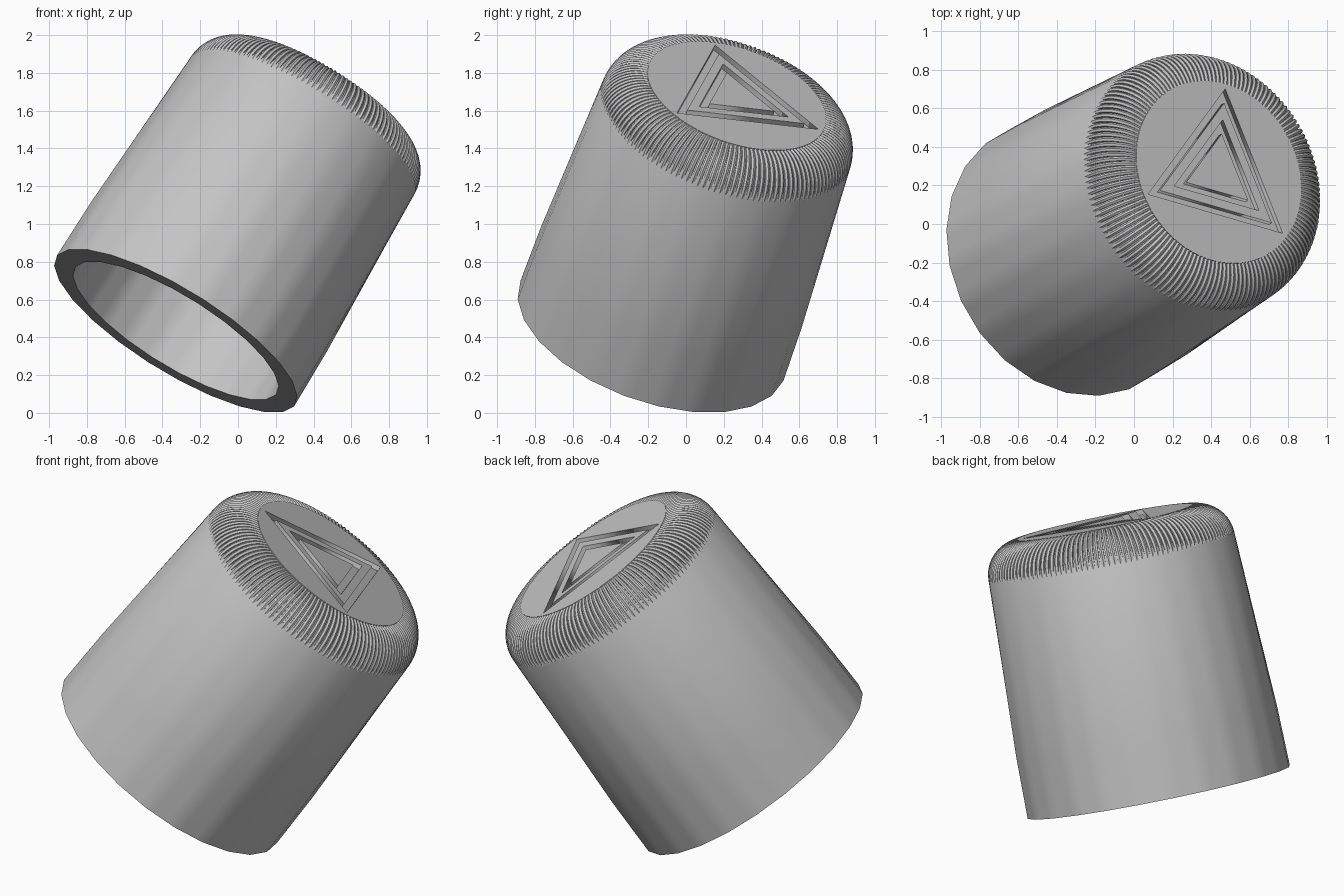
import bpy, bmesh
from math import sin, cos, pi, radians
from mathutils import Matrix, Vector

if "Cube" in bpy.data.objects:
    bpy.data.objects.remove(bpy.data.objects["Cube"])

# Tilted frame: local z runs along the cap's axis, origin at the open rim
Z = Vector((0.503, 0.294, 0.813)).normalized()
Y = Vector((-0.504, 0.864, 0)).normalized()
X = Y.cross(Z)
FRAME = Matrix.Translation((-0.33, -0.18, 0.435)) @ Matrix((X, Y, Z)).transposed().to_4x4()

SIDES, COLS = 24, 96
SHOULDER_R, SHOULDER_Z, DISC_Z, FILLET = 0.495, 1.33, 1.53, 0.2

grey = bpy.data.materials.new("plain grey")
grey.use_nodes = True
grey.diffuse_color = (0.55, 0.55, 0.55, 1)
bsdf = next(n for n in grey.node_tree.nodes if n.type == 'BSDF_PRINCIPLED')
bsdf.inputs["Base Color"].default_value = grey.diffuse_color


def add_object(name, mesh, smooth=True):
    ob = bpy.data.objects.new(name, mesh)
    bpy.context.collection.objects.link(ob)
    ob.matrix_world = FRAME
    mesh.materials.clear()
    mesh.materials.append(grey)
    if smooth:
        bpy.ops.object.select_all(action='DESELECT')
        ob.select_set(True)
        bpy.context.view_layer.objects.active = ob
        bpy.ops.object.shade_smooth_by_angle(angle=radians(35))
    return ob


def mesh_from(bm, name):
    bmesh.ops.recalc_face_normals(bm, faces=bm.faces)
    mesh = bpy.data.meshes.new(name)
    bm.to_mesh(mesh)
    bm.free()
    return mesh


def facet(angle):
    """Radius factor that turns a circle into a polygon with SIDES corners."""
    step = 2 * pi / SIDES
    a = (angle + step / 2) % step - step / 2
    return cos(step / 2) / cos(a)


# Hollow body: faceted at the rim, blending to round at the shoulder
# (radius, height, how faceted)
profile = [(0.63, 0, 1), (0.745, 0, 1), (0.74, 0.35, 1), (0.695, SHOULDER_Z, 0)]
for i in range(1, 7):
    a = i * pi / 12
    r = FILLET - 0.015
    profile.append((SHOULDER_R + r * cos(a), SHOULDER_Z + r * sin(a), 0))
profile += [(0.49, 1.5, 0), (0, 1.5, 0), (0, 1.38, 0), (0.61, 1.38, 1)]

bm = bmesh.new()
rings = []
for r, z, w in profile:
    if r == 0:
        rings.append([bm.verts.new((0, 0, z))] * COLS)
        continue
    ring = []
    for k in range(COLS):
        a = 2 * pi * k / COLS
        q = r * (1 - w + w * facet(a))
        ring.append(bm.verts.new((q * cos(a), q * sin(a), z)))
    rings.append(ring)
for i, lower in enumerate(rings):
    upper = rings[(i + 1) % len(rings)]
    for k in range(COLS):
        n = (k + 1) % COLS
        loop = list(dict.fromkeys((lower[k], lower[n], upper[n], upper[k])))
        if len(loop) > 2:
            bm.faces.new(loop)
add_object("cap_body", mesh_from(bm, "cap_body"))

# Grip ridges: thin tubes bent over the rounded shoulder
RIDGES, STEPS, TUBE_SIDES, TUBE_R = 140, 10, 6, 0.013
bm = bmesh.new()
for n in range(RIDGES):
    turn = Matrix.Rotation(2 * pi * n / RIDGES, 3, 'Z')
    previous = None
    for s in range(STEPS + 1):
        a = pi / 2 * s / STEPS
        out = Vector((cos(a), 0, sin(a)))
        centre = Vector((SHOULDER_R, 0, SHOULDER_Z)) + out * (FILLET - TUBE_R)
        ring = []
        for j in range(TUBE_SIDES):
            b = 2 * pi * j / TUBE_SIDES
            p = centre + TUBE_R * (out * cos(b) + Vector((0, sin(b), 0)))
            ring.append(bm.verts.new(turn @ p))
        if previous:
            for j in range(TUBE_SIDES):
                m = (j + 1) % TUBE_SIDES
                bm.faces.new((previous[j], previous[m], ring[m], ring[j]))
        else:
            bm.faces.new(ring)
        previous = ring
    bm.faces.new(previous)
add_object("grip_ridges", mesh_from(bm, "grip_ridges"))

# Top disc with two nested triangular grooves, from filled outlines
curve = bpy.data.curves.new("top_disc_outline", 'CURVE')
curve.dimensions = '2D'
curve.fill_mode = 'BOTH'
curve.extrude = 0.015


def outline(count, radius, start=0.0):
    spline = curve.splines.new('POLY')
    spline.points.add(count - 1)
    spline.use_cyclic_u = True
    for k, p in enumerate(spline.points):
        a = start + 2 * pi * k / count
        p.co = (radius * cos(a), radius * sin(a), 0, 1)


outline(COLS, SHOULDER_R)
for ratio in (1, 0.83, 0.63, 0.46):
    outline(3, 0.468 * ratio, radians(49.5))
helper = bpy.data.objects.new("disc_helper", curve)
bpy.context.collection.objects.link(helper)
bpy.context.view_layer.update()
deps = bpy.context.evaluated_depsgraph_get()
disc_mesh = bpy.data.meshes.new_from_object(helper.evaluated_get(deps))
bpy.data.objects.remove(helper)
disc_mesh.transform(Matrix.Translation((0, 0, DISC_Z - 0.015)))
add_object("top_disc", disc_mesh, smooth=False)
